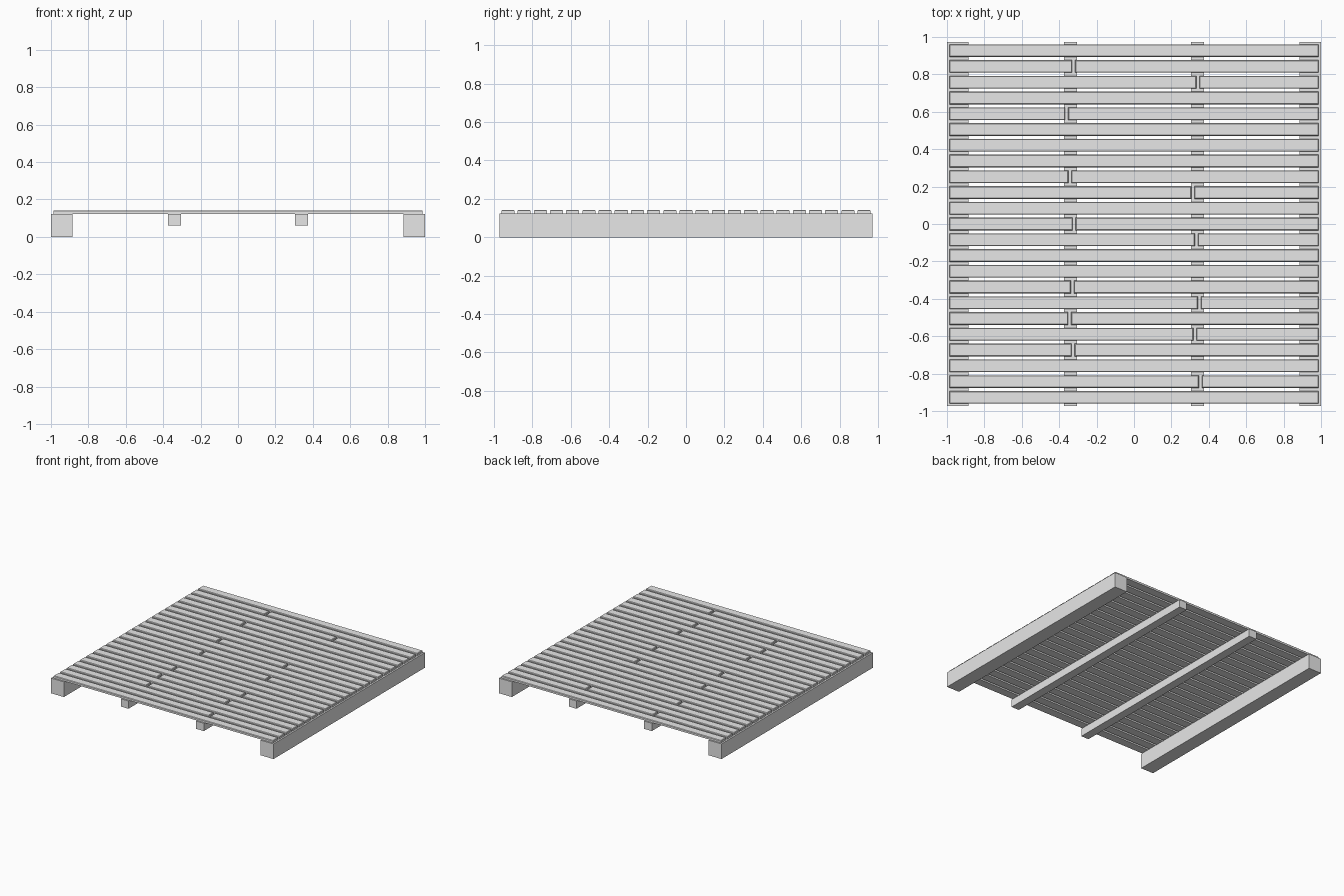
import bpy
import bmesh

cube = bpy.data.objects.get("Cube")
if cube:
    bpy.data.objects.remove(cube, do_unlink=True)

grey = bpy.data.materials.new("plain_grey")
grey.use_nodes = True
grey.diffuse_color = (0.8, 0.8, 0.8, 1)
grey.node_tree.nodes["Principled BSDF"].inputs["Base Color"].default_value = (0.8, 0.8, 0.8, 1)

HALF_DEPTH = 0.972
FRAME_TOP = 0.123
SLAT_TOP = 0.142


def box(name, x, y, z, chamfer=0):
    """Box from (min, max) ranges, with an optional chamfer round its top."""
    bm = bmesh.new()
    bmesh.ops.create_cube(bm, size=1)
    for v in bm.verts:
        v.co = [r[1] if c > 0 else r[0] for c, r in zip(v.co, (x, y, z))]
    if chamfer:
        top = [e for e in bm.edges if all(v.co.z > z[1] - 1e-5 for v in e.verts)]
        bmesh.ops.bevel(bm, geom=top, offset=chamfer, segments=1, affect='EDGES')
    mesh = bpy.data.meshes.new(name)
    bm.to_mesh(mesh)
    bm.free()
    mesh.materials.append(grey)
    obj = bpy.data.objects.new(name, mesh)
    bpy.context.collection.objects.link(obj)
    return obj


# Heavy side beams and lighter inner joists, mirrored about the centre
for side, s in (("left", 1), ("right", -1)):
    depth = (-HALF_DEPTH, HALF_DEPTH)
    box(side + "_beam", sorted((s * 0.885, s)), depth, (0, FRAME_TOP))
    box(side + "_joist", sorted((s * 0.304, s * 0.373)), depth, (0.06, FRAME_TOP))

# Deck slats from back to front; some are cut in two over a joist
SLATS, END, HALF_WIDTH, GAP = 23, 0.987, 0.034, 0.016
joints = {1: -0.323, 2: 0.341, 4: -0.36, 8: -0.343, 9: 0.315, 11: -0.32, 12: 0.334,
          15: -0.33, 16: 0.35, 17: -0.344, 18: 0.325, 19: -0.325, 21: 0.355}
for i in range(SLATS):
    y = 0.927 * (1 - 2 * i / (SLATS - 1))
    spans = [(-END, END)]
    if i in joints:
        spans = [(-END, joints[i] - GAP / 2), (joints[i] + GAP / 2, END)]
    for part, span in enumerate(spans):
        box(f"slat_{i + 1}_{part + 1}", span, (y - HALF_WIDTH, y + HALF_WIDTH),
            (FRAME_TOP, SLAT_TOP), chamfer=0.004)
